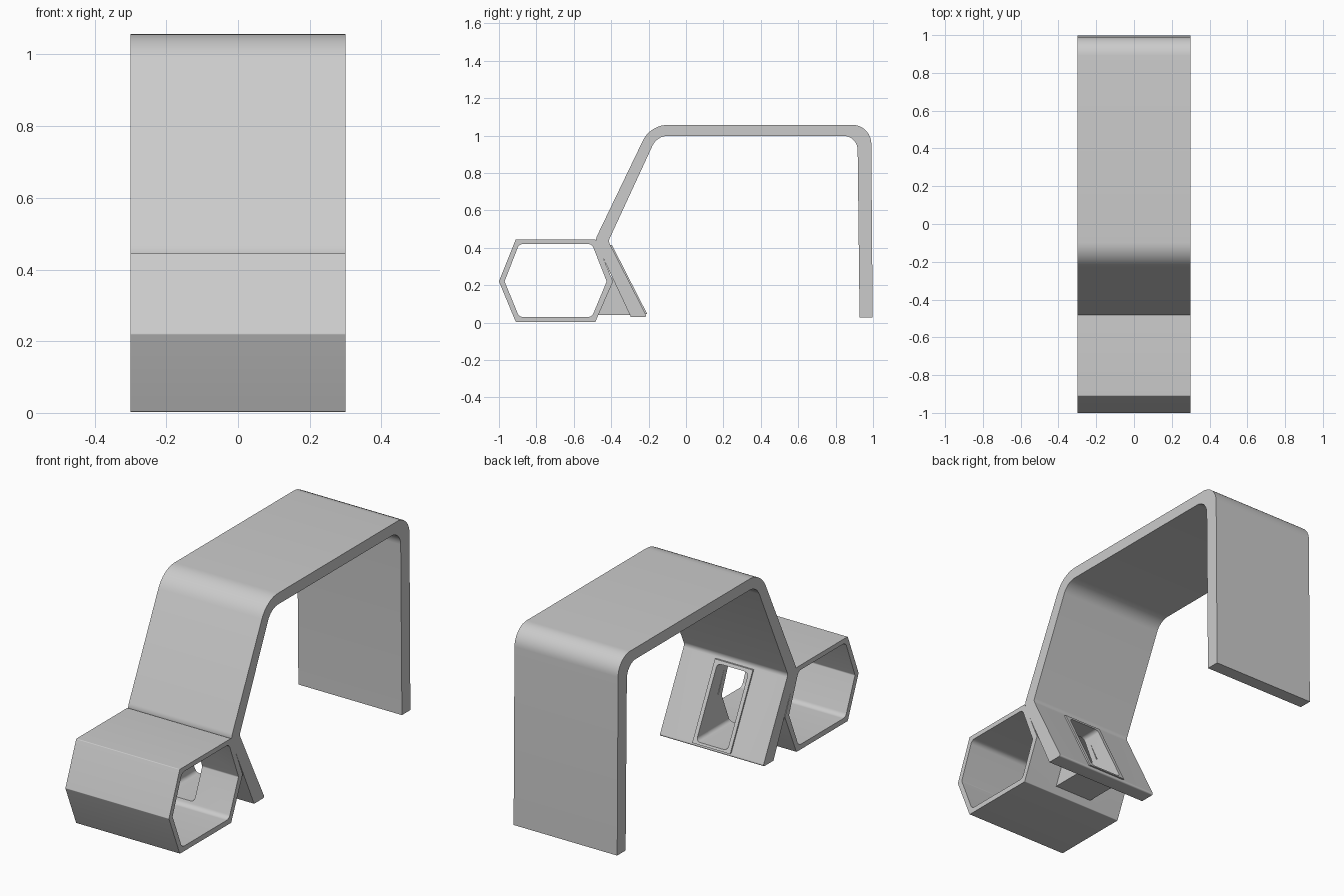
import bpy, bmesh, math
from mathutils import Vector

if "Cube" in bpy.data.objects:
    bpy.data.objects.remove(bpy.data.objects["Cube"])


def fillet(corners, steps=8):
    """Round a closed 2D outline; each corner is (u, v, radius)."""
    out, n = [], len(corners)
    for i, (u, v, r) in enumerate(corners):
        p = Vector((u, v))
        if r <= 0:
            out.append(p)
            continue
        a = (Vector(corners[i - 1][:2]) - p).normalized()
        b = (Vector(corners[(i + 1) % n][:2]) - p).normalized()
        half = a.angle(b) / 2
        centre = p + (a + b).normalized() * (r / math.sin(half))
        t = r / math.tan(half)
        s, e = p + a * t - centre, p + b * t - centre
        for k in range(steps + 1):
            d = s.lerp(e, k / steps).normalized() if k not in (0, steps) else (s if k == 0 else e).normalized()
            out.append(centre + d * r)
    return out


def prism(name, corners, lo, hi, axis='X'):
    """Extrude a rounded outline along x (outline in y,z) or y (outline in x,z)."""
    place = (lambda p, w: (w, p.x, p.y)) if axis == 'X' else (lambda p, w: (p.x, w, p.y))
    bm = bmesh.new()
    face = bm.faces.new([bm.verts.new(place(p, lo)) for p in fillet(corners)])
    new = bmesh.ops.extrude_face_region(bm, geom=[face])['geom']
    shift = place(Vector((0, 0)), hi - lo)
    bmesh.ops.translate(bm, vec=shift, verts=[g for g in new if isinstance(g, bmesh.types.BMVert)])
    bmesh.ops.recalc_face_normals(bm, faces=bm.faces)
    mesh = bpy.data.meshes.new(name)
    bm.to_mesh(mesh)
    bm.free()
    ob = bpy.data.objects.new(name, mesh)
    bpy.context.collection.objects.link(ob)
    return ob


def finish(ob, cutters):
    """Cut openings, bake the modifiers and shade."""
    for c in cutters:
        m = ob.modifiers.new('opening', 'BOOLEAN')
        m.operation, m.object, m.solver = 'DIFFERENCE', c, 'EXACT'
    bpy.ops.object.select_all(action='DESELECT')
    ob.select_set(True)
    bpy.context.view_layer.objects.active = ob
    bpy.ops.object.convert(target='MESH')
    bpy.ops.object.shade_smooth_by_angle(angle=math.radians(30))


W = 0.3

# Bent strip: rear leg, top, slope and splayed front leg
strip = prism('bent_strip', [
    (0.998, 0.027, 0), (0.99, 1.057, 0.1), (-0.19, 1.057, 0.15),
    (-0.487, 0.44, 0.06), (-0.295, 0.03, 0), (-0.208, 0.03, 0.008),
    (-0.415, 0.435, 0.03), (-0.155, 0.998, 0.09), (0.917, 0.998, 0.075),
    (0.928, 0.027, 0)], -W, W)

# Hexagonal tube with a rounded inner bore
tube = prism('hexagonal_tube', [
    (-1, 0.22, 0.005), (-0.91, 0.445, 0.005), (-0.485, 0.445, 0.005),
    (-0.39, 0.22, 0.005), (-0.485, 0.003, 0.005), (-0.91, 0.003, 0.005)], -W, W)
bore = prism('bore_cutter', [
    (-0.97, 0.22, 0.01), (-0.892, 0.42, 0.03), (-0.503, 0.42, 0.03),
    (-0.424, 0.22, 0.01), (-0.503, 0.03, 0.03), (-0.892, 0.03, 0.03)], -0.5, 0.5)

# Duct joining tube and front leg
duct = prism('connecting_duct', [(-0.48, 0.04, 0), (-0.295, 0.04, 0), (-0.392, 0.24, 0)], -0.11, 0.11)

# Thin raised frame around the window in the front leg
rim = prism('window_rim', [
    (-0.43, 0.415, 0), (-0.396, 0.415, 0), (-0.208, 0.047, 0), (-0.242, 0.047, 0)], -0.11, 0.11)

# Rounded opening through tube wall, duct and leg
window = prism('window_cutter', [
    (-0.09, 0.058, 0.02), (0.09, 0.058, 0.02), (0.09, 0.4, 0.02), (-0.09, 0.4, 0.02)],
    -0.6, -0.1, 'Y')

finish(strip, [window])
finish(tube, [bore, window])
finish(duct, [window])
finish(rim, [window])
for c in (bore, window):
    bpy.data.objects.remove(c, do_unlink=True)
